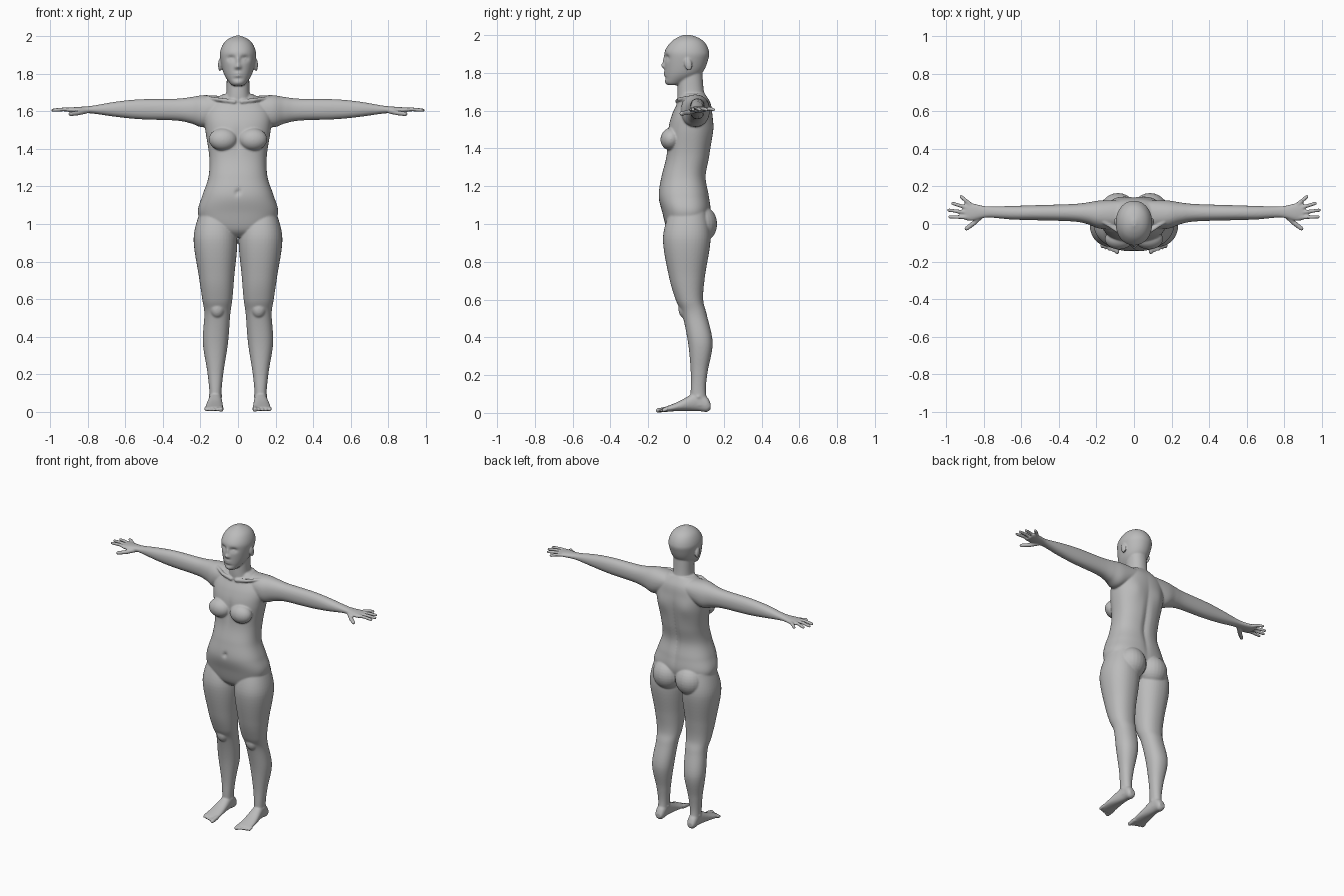
import bpy, bmesh, math
from mathutils import Vector, Matrix

cube = bpy.data.objects.get("Cube")
if cube:
    bpy.data.objects.remove(cube, do_unlink=True)

bm = bmesh.new()


def catmull_rom(before, start, end, after, t):
    """Smooth value between start and end."""
    slope_in, slope_out = (end - before) / 2, (after - start) / 2
    ease = t * t * (3 - 2 * t)
    swing = t * (1 - t)
    return start + (end - start) * ease + swing * ((1 - t) * slope_in - t * slope_out)


def spline(rows, steps):
    """Interpolate smoothly through rows of numbers."""
    out = []
    last = len(rows) - 1
    for i in range(last):
        near = [rows[max(0, min(last, i + k))] for k in (-1, 0, 1, 2)]
        out += [[catmull_rom(*column, j / steps) for column in zip(*near)] for j in range(steps)]
    return out + [rows[-1]]


def loft(rows, axis, power=2.2, sides=40, steps=8):
    """Skin rounded sections; a row is position, then middle and half size on both cross axes."""
    rings = []
    for position, mid_a, half_a, mid_b, half_b in spline(rows, steps):
        ring = []
        for k in range(sides):
            angle = math.tau * k / sides
            c, s = (math.copysign(abs(v) ** (2 / power), v) for v in (math.cos(angle), math.sin(angle)))
            point = [mid_a + c * half_a, mid_b + s * half_b]
            point.insert("xyz".index(axis), position)
            ring.append(bm.verts.new(point))
        rings.append(ring)
    faces = [bm.faces.new(rings[0]), bm.faces.new(rings[-1])]
    for low, high in zip(rings, rings[1:]):
        for k in range(sides):
            n = (k + 1) % sides
            faces.append(bm.faces.new((low[k], low[n], high[n], high[k])))
    bmesh.ops.recalc_face_normals(bm, faces=faces)
    return [v for ring in rings for v in ring]


def centred(rows):
    """Turn (height, half width, front, back) into symmetric loft rows."""
    return [(z, 0, width, (front + back) / 2, (back - front) / 2) for z, width, front, back in rows]


def ball(centre, size, tilt=0):
    """Ellipsoid muscle, bone or joint."""
    matrix = Matrix.Translation(centre) @ Matrix.Rotation(tilt, 4, "X") @ Matrix.Diagonal((*size, 1))
    bmesh.ops.create_uvsphere(bm, u_segments=24, v_segments=16, radius=1, matrix=matrix)


def digit(points, radius):
    """Finger, toe or thin bone: tapered segments with round joints."""
    points = [Vector(p) for p in points]
    ball(points[0], [radius] * 3)
    for start, end in zip(points, points[1:]):
        turn = (end - start).to_track_quat("Z", "Y").to_matrix().to_4x4()
        taper = radius * .9
        bmesh.ops.create_cone(bm, cap_ends=True, segments=16, radius1=radius, radius2=taper,
                              depth=(end - start).length,
                              matrix=Matrix.Translation((start + end) / 2) @ turn)
        radius = taper
        ball(end, [radius] * 3)


def press(verts, x=0, z=0, width=.02, height=.02, depth=0, front=True):
    """Push the front or back surface inwards by a soft round stroke, on both sides."""
    facing = -1 if front else 1
    for v in verts:
        if v.co.y * facing > .03:
            across, up = (abs(v.co.x) - x) / width, (v.co.z - z) / height
            v.co.y -= facing * depth * math.exp(-across * across - up * up)


# Leg, from ankle to hip
loft([(.04, .12, .032, .07, .045), (.12, .12, .033, .065, .04), (.22, .12, .044, .07, .045),
      (.37, .12, .067, .076, .065), (.52, .11, .069, .045, .065), (.6, .11, .08, .018, .073),
      (.72, .114, .094, .005, .095), (.92, .12, .116, .004, .126), (1.06, .12, .085, .01, .1)], "z")
# Kneecap, buttock and breast
ball((.11, -.005, .55), (.04, .035, .05))
ball((.085, .075, 1), (.095, .09, .1))
ball((.08, -.08, 1.45), (.075, .055, .06), -.25)
# Foot and ankle bones
loft([(.13, .12, .02, .035, .015), (.11, .12, .03, .045, .04), (.06, .12, .033, .06, .05),
      (-.04, .125, .045, .035, .025), (-.12, .127, .05, .016, .012)], "y")
ball((.12, .065, .085), (.037, .025, .02))
for i in range(5):
    x = .09 + .02 * i
    digit([(x, -.1, .02), (x, -.148 + .007 * i, .013)], .01 if i else .014)
# Arm with shoulder and palm
loft([(.08, .05, .075, 1.62, .06), (.18, .05, .075, 1.6, .085), (.25, .057, .057, 1.605, .07),
      (.33, .06, .046, 1.608, .058), (.52, .06, .04, 1.61, .053), (.65, .06, .036, 1.61, .04),
      (.78, .064, .03, 1.608, .02), (.86, .064, .046, 1.606, .016), (.9, .066, .045, 1.606, .012)], "x")
# Fingers and thumb
for i, reach in enumerate((.98, .985, .965, .92)):
    knuckle, tip = .035 + .023 * i, .038 + .036 * i
    digit([(.87, knuckle, 1.607), ((.87 + reach) / 2, (knuckle + tip) / 2, 1.61), (reach, tip, 1.605)], .0115)
digit([(.81, .045, 1.6), (.85, .006, 1.59), (.89, -.024, 1.585)], .0145)
# Ear and collarbone
ball((.096, .012, 1.845), (.01, .02, .034), .2)
digit([(.02, -.045, 1.65), (.09, -.035, 1.66), (.16, .01, 1.67)], .012)

# Mirror every side part
copy = bmesh.ops.duplicate(bm, geom=bm.verts[:] + bm.edges[:] + bm.faces[:])["geom"]
bmesh.ops.scale(bm, vec=(-1, 1, 1), verts=[g for g in copy if isinstance(g, bmesh.types.BMVert)])
bmesh.ops.reverse_faces(bm, faces=[g for g in copy if isinstance(g, bmesh.types.BMFace)])

# Torso, with navel, cleavage and spine groove
torso = loft(centred([(.93, .06, -.06, .06), (.97, .17, -.1, .1), (1.06, .213, -.125, .13),
                      (1.15, .19, -.145, .122), (1.25, .157, -.13, .106), (1.36, .153, -.104, .125),
                      (1.5, .174, -.095, .143), (1.58, .178, -.074, .14), (1.64, .15, -.045, .13),
                      (1.69, .08, -.02, .1)]), "z", 2.4, 72)
press(torso, z=1.17, height=.015, width=.012, depth=.012)
press(torso, z=1.45, height=.07, depth=.008)
press(torso, z=1.3, height=.2, depth=.012, front=False)
press(torso, x=.09, z=1.5, width=.05, height=.06, depth=-.008, front=False)
# Neck
loft(centred([(1.61, .1, -.045, .125), (1.65, .078, -.045, .115), (1.7, .062, -.046, .095),
              (1.83, .06, -.04, .085)]), "z")
# Head
head = loft(centred([(1.735, .025, -.095, -.04), (1.75, .044, -.108, 0), (1.8, .076, -.112, .085),
                     (1.88, .095, -.114, .12), (1.92, .094, -.11, .12), (1.96, .077, -.083, .1),
                     (1.985, .05, -.05, .068), (2.002, .01, -.01, .02)]), "z", 2.1, 120, 14)
# Eye sockets and eyeballs
press(head, x=.036, z=1.88, height=.014, depth=.017)
press(head, x=.035, z=1.876, width=.011, height=.008, depth=-.009)
# Nose bridge, tip and nostrils
press(head, z=1.868, width=.009, depth=-.01)
press(head, z=1.838, width=.012, height=.013, depth=-.02)
press(head, x=.013, z=1.832, width=.007, height=.008, depth=-.007)
# Lips, the fold below them, and chin
for lip in (1.802, 1.788):
    press(head, z=lip, height=.006, depth=-.007)
press(head, z=1.772, width=.03, height=.007, depth=.005)
press(head, z=1.752, height=.012, depth=-.004)

# One continuous skin
mesh = bpy.data.meshes.new("body")
bm.to_mesh(mesh)
bm.free()
body = bpy.data.objects.new("body", mesh)
bpy.context.collection.objects.link(body)

skin = bpy.data.materials.new("plain grey")
skin.use_nodes = True
grey = (.5, .5, .5, 1)
skin.diffuse_color = grey
skin.node_tree.nodes["Principled BSDF"].inputs["Base Color"].default_value = grey
mesh.materials.append(skin)

remesh = body.modifiers.new("blend", "REMESH")
remesh.mode = "VOXEL"
remesh.voxel_size = .005
remesh.use_smooth_shade = True
relax = body.modifiers.new("relax", "SMOOTH")
relax.factor = .5
relax.iterations = 6
